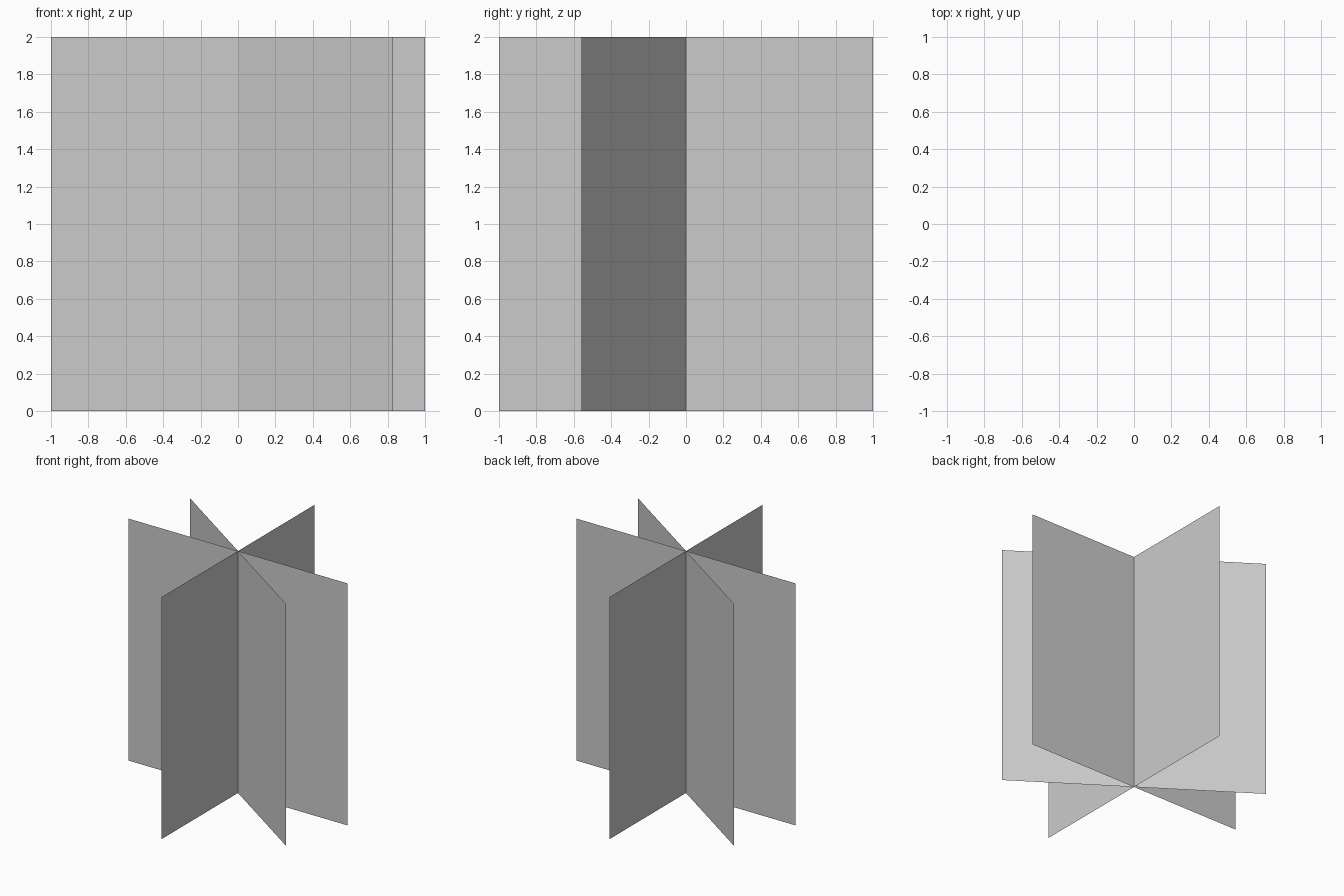
import bpy, math

if "Cube" in bpy.data.objects:
    bpy.data.objects.remove(bpy.data.objects["Cube"])

# Three upright square sheets crossing on the vertical centre line
def upright_sheet(name, angle):
    bpy.ops.mesh.primitive_plane_add(
        size=2, location=(0, 0, 1),
        rotation=(math.radians(90), 0, math.radians(angle)))
    bpy.context.object.name = name

upright_sheet("sheet_across", 0)
upright_sheet("sheet_lengthwise", 90)
upright_sheet("sheet_diagonal", -34)
